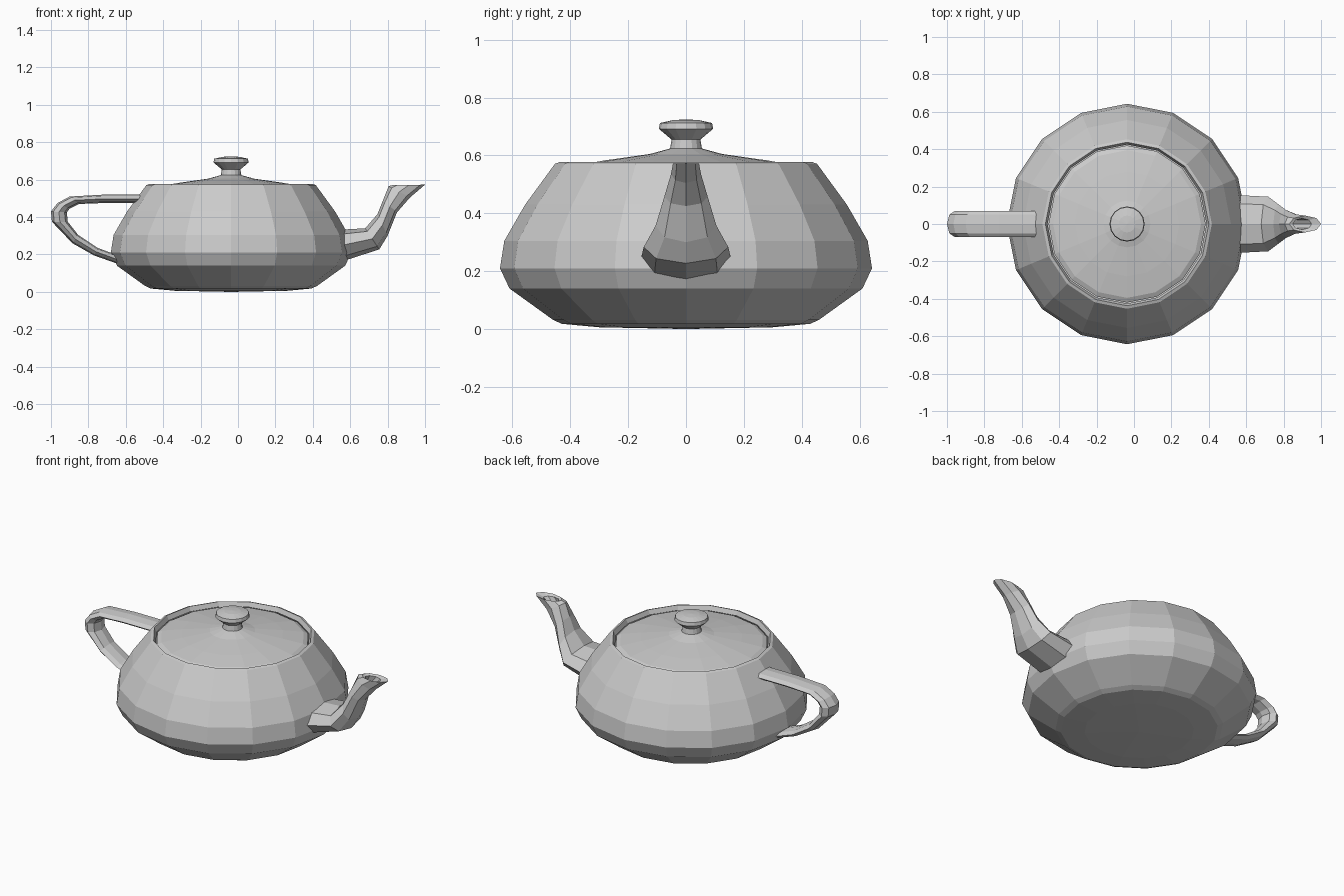
import bpy, bmesh, math

CX = -0.037   # axis of the pot
SIDES = 16


def finish(name, bm):
    bmesh.ops.remove_doubles(bm, verts=bm.verts, dist=1e-5)
    bmesh.ops.recalc_face_normals(bm, faces=bm.faces)
    mesh = bpy.data.meshes.new(name)
    bm.to_mesh(mesh)
    bm.free()
    obj = bpy.data.objects.new(name, mesh)
    bpy.context.collection.objects.link(obj)
    return obj


def lathe(name, profile):
    """Spin a (radius, z) profile around the pot axis."""
    bm = bmesh.new()
    verts = [bm.verts.new((CX + r, 0, z)) for r, z in profile]
    edges = [bm.edges.new(p) for p in zip(verts, verts[1:])]
    bmesh.ops.spin(bm, geom=verts + edges, cent=(CX, 0, 0), axis=(0, 0, 1),
                   angle=math.tau, steps=SIDES, use_merge=True)
    return finish(name, bm)


def tube(name, rings, n=8):
    """Skin octagons, each given by two opposite (x, z) points and a half width."""
    bm = bmesh.new()
    loops = []
    for (ax, az), (bx, bz), w in rings:
        loop = []
        for i in range(n):
            a = math.tau * i / n
            t = (1 - math.cos(a)) / 2
            loop.append(bm.verts.new((ax + (bx - ax) * t, w * math.sin(a),
                                      az + (bz - az) * t)))
        loops.append(loop)
    for p, q in zip(loops, loops[1:]):
        for i in range(n):
            j = (i + 1) % n
            bm.faces.new((p[i], p[j], q[j], q[i]))
    bm.faces.new(loops[0])
    bm.faces.new(loops[-1])
    return finish(name, bm)


# Squat body with a thin raised rim
lathe("body", [(0, 0), (0.30, 0.006), (0.43, 0.018), (0.46, 0.032), (0.61, 0.14),
               (0.643, 0.21), (0.628, 0.305), (0.556, 0.43), (0.453, 0.571),
               (0.437, 0.577), (0.425, 0.55)])

# Lid with its knob
lathe("lid", [(0.42, 0.55), (0.395, 0.563), (0.28, 0.583), (0.125, 0.605),
              (0.055, 0.624), (0.05, 0.655), (0.094, 0.692), (0.09, 0.712),
              (0.045, 0.722), (0, 0.725)])

# Spout, turned inwards at the mouth
tube("spout", [((0.50, 0.33), (0.50, 0.145), 0.157),
               ((0.68, 0.34), (0.755, 0.227), 0.146),
               ((0.745, 0.415), (0.80, 0.30), 0.105),
               ((0.775, 0.49), (0.85, 0.425), 0.075),
               ((0.805, 0.565), (0.92, 0.505), 0.052),
               ((0.83, 0.572), (1.0, 0.573), 0.045),
               ((0.85, 0.565), (0.95, 0.562), 0.03),
               ((0.81, 0.48), (0.85, 0.46), 0.03)])

# Looped handle
tube("handle", [((-0.52, 0.52), (-0.52, 0.475), 0.07),
                ((-0.72, 0.52), (-0.72, 0.475), 0.07),
                ((-0.90, 0.51), (-0.85, 0.47), 0.07),
                ((-0.965, 0.475), (-0.90, 0.445), 0.07),
                ((-1.0, 0.43), (-0.915, 0.425), 0.07),
                ((-0.995, 0.375), (-0.91, 0.375), 0.07),
                ((-0.885, 0.26), (-0.855, 0.305), 0.07),
                ((-0.77, 0.195), (-0.75, 0.235), 0.07),
                ((-0.60, 0.135), (-0.60, 0.18), 0.07)])
